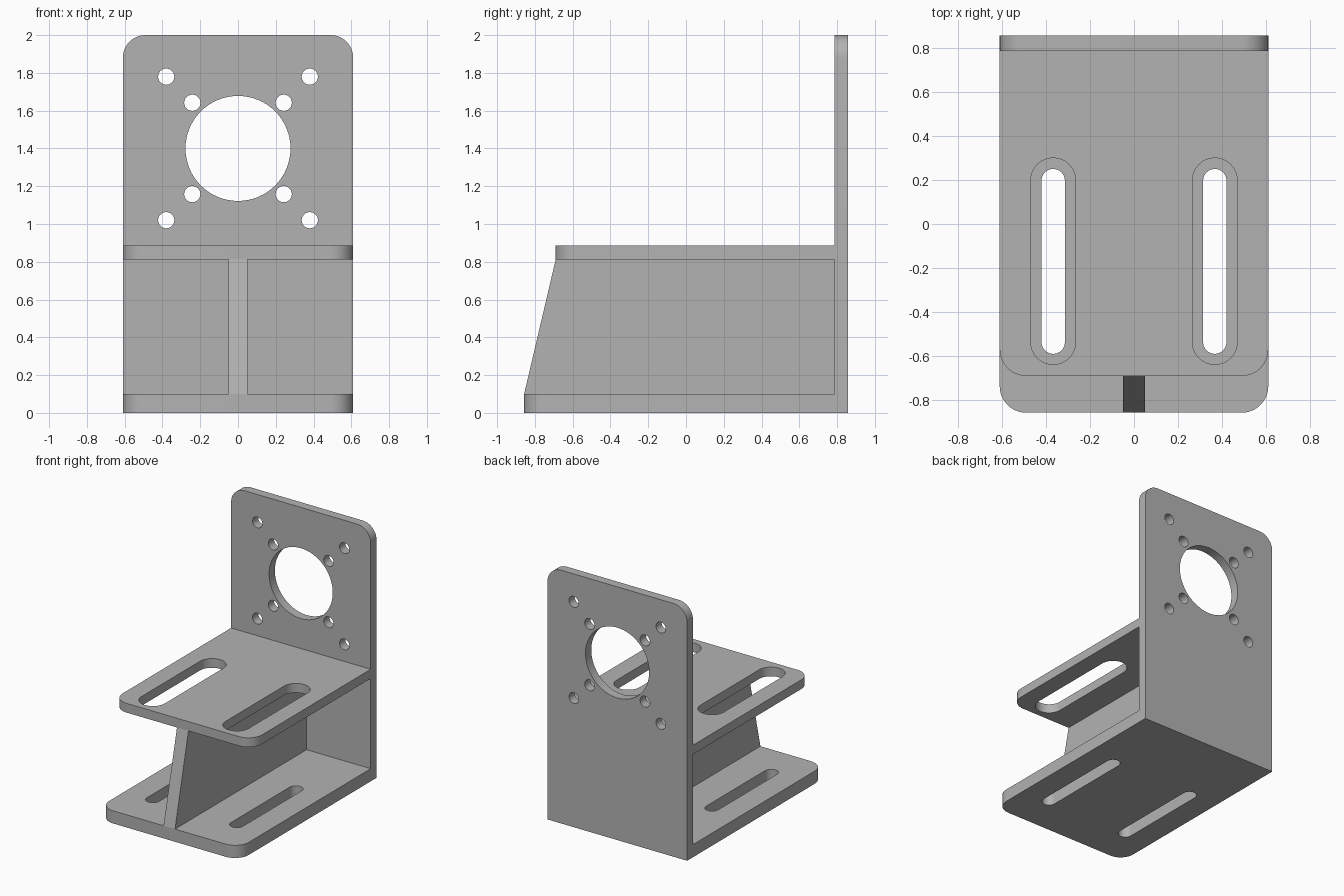
import bpy, bmesh
from math import sin, cos, pi, radians
from mathutils import Vector

if "Cube" in bpy.data.objects:
    bpy.data.objects.remove(bpy.data.objects["Cube"])

grey = bpy.data.materials.new("machined grey")
grey.use_nodes = True
GREY = (0.45, 0.45, 0.45, 1)
grey.diffuse_color = GREY
grey.node_tree.nodes["Principled BSDF"].inputs["Base Color"].default_value = GREY

HALF_W, BACK, BACK_IN, FRONT, SHELF_FRONT = 0.61, 0.857, 0.785, -0.857, -0.69
BASE_TOP, SHELF_LOW, SHELF_TOP, HEIGHT = 0.1, 0.812, 0.885, 2.0
CORNER, AXIS_Z = 0.12, 1.4


def arc(cx, cy, r, start, end, steps):
    angles = [radians(start + (end - start) * i / steps) for i in range(steps + 1)]
    return [(cx + r * cos(a), cy + r * sin(a)) for a in angles]


def circle(cx, cy, r, steps=32):
    return arc(cx, cy, r, 0, 360, steps)[:-1]


def slot(cx, low, high, r):
    return arc(cx, high - r, r, 0, 180, 16) + arc(cx, low + r, r, 180, 360, 16)


def tongue(near, far):
    """Rectangle from near to far, with both far corners rounded."""
    s = 1 if far > near else -1
    c, x = far - s * CORNER, HALF_W - CORNER
    return ([(HALF_W, near)] + arc(x, c, CORNER, 0, s * 90, 12)
            + arc(-x, c, CORNER, s * 90, s * 180, 12) + [(-HALF_W, near)])


def plate(name, loops, place, depth):
    """Fill the outline minus its holes, then extrude by depth."""
    bm = bmesh.new()
    for loop in loops:
        verts = [bm.verts.new(place(u, v)) for u, v in loop]
        for a, b in zip(verts, verts[1:] + verts[:1]):
            bm.edges.new((a, b))
    bmesh.ops.triangle_fill(bm, edges=bm.edges[:], use_beauty=True,
                            normal=Vector(depth).normalized())
    result = bmesh.ops.extrude_face_region(bm, geom=bm.faces[:], use_keep_orig=True)
    moved = [g for g in result["geom"] if isinstance(g, bmesh.types.BMVert)]
    bmesh.ops.translate(bm, verts=moved, vec=depth)
    bmesh.ops.recalc_face_normals(bm, faces=bm.faces[:])
    mesh = bpy.data.meshes.new(name)
    bm.to_mesh(mesh)
    bm.free()
    mesh.materials.append(grey)
    obj = bpy.data.objects.new(name, mesh)
    bpy.context.collection.objects.link(obj)
    bpy.ops.object.select_all(action='DESELECT')
    obj.select_set(True)
    bpy.context.view_layer.objects.active = obj
    bpy.ops.object.shade_smooth_by_angle(angle=radians(30))
    return obj


# Upright plate: large bore with two square patterns of bolt holes
bolts = [circle(sx * d, AXIS_Z + sz * d, 0.043, 24)
         for d in (0.242, 0.38) for sx in (-1, 1) for sz in (-1, 1)]
plate("upright_plate", [tongue(0, HEIGHT), circle(0, AXIS_Z, 0.278, 64)] + bolts,
      lambda u, v: (u, BACK_IN, v), (0, BACK - BACK_IN, 0))

# Base plate with narrow mounting slots
plate("base_plate", [tongue(BACK_IN, FRONT)]
      + [slot(s * 0.367, -0.59, 0.25, 0.053) for s in (-1, 1)],
      lambda u, v: (u, v, 0), (0, 0, BASE_TOP))

# Shelf with wider access slots
plate("shelf", [tongue(BACK_IN, SHELF_FRONT)]
      + [slot(s * 0.367, -0.638, 0.30, 0.102) for s in (-1, 1)],
      lambda u, v: (u, v, SHELF_LOW), (0, 0, SHELF_TOP - SHELF_LOW))

# Central web with a sloping front edge
plate("centre_web", [[(FRONT, BASE_TOP), (BACK_IN, BASE_TOP),
                      (BACK_IN, SHELF_LOW), (SHELF_FRONT, SHELF_LOW)]],
      lambda u, v: (-0.05, u, v), (0.1, 0, 0))
